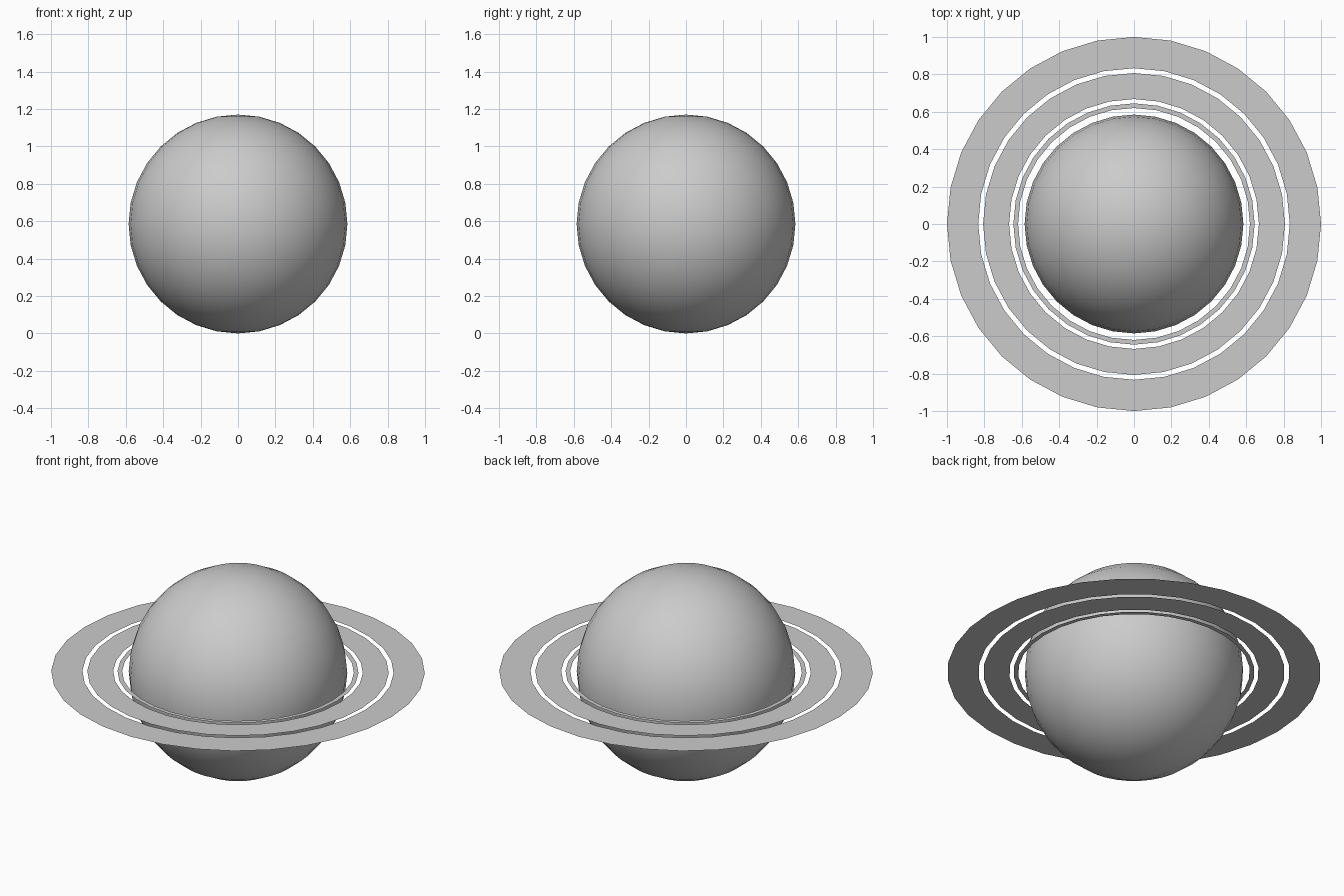
import bpy, bmesh
from math import cos, sin, pi

if "Cube" in bpy.data.objects:
    bpy.data.objects.remove(bpy.data.objects["Cube"])

RADIUS = 0.585
SIDES = 32


def flat_ring(name, inner, outer):
    bm = bmesh.new()
    loops = []
    for r in (inner, outer):
        loops.append([bm.verts.new((r * cos(2 * pi * i / SIDES),
                                    r * sin(2 * pi * i / SIDES), 0))
                      for i in range(SIDES)])
    a, b = loops
    for i in range(SIDES):
        j = (i + 1) % SIDES
        bm.faces.new((a[i], b[i], b[j], a[j]))
    mesh = bpy.data.meshes.new(name)
    bm.to_mesh(mesh)
    bm.free()
    ob = bpy.data.objects.new(name, mesh)
    ob.location.z = RADIUS
    bpy.context.collection.objects.link(ob)


# Smooth planet globe
bpy.ops.mesh.primitive_uv_sphere_add(segments=SIDES, ring_count=16,
                                     radius=RADIUS, location=(0, 0, RADIUS))
globe = bpy.context.object
globe.name = "planet_globe"
bpy.ops.object.shade_smooth()

# Paper-thin concentric rings around the equator
flat_ring("inner_ring", 0.62, 0.645)
flat_ring("middle_ring", 0.668, 0.807)
flat_ring("outer_ring", 0.833, 1.0)
